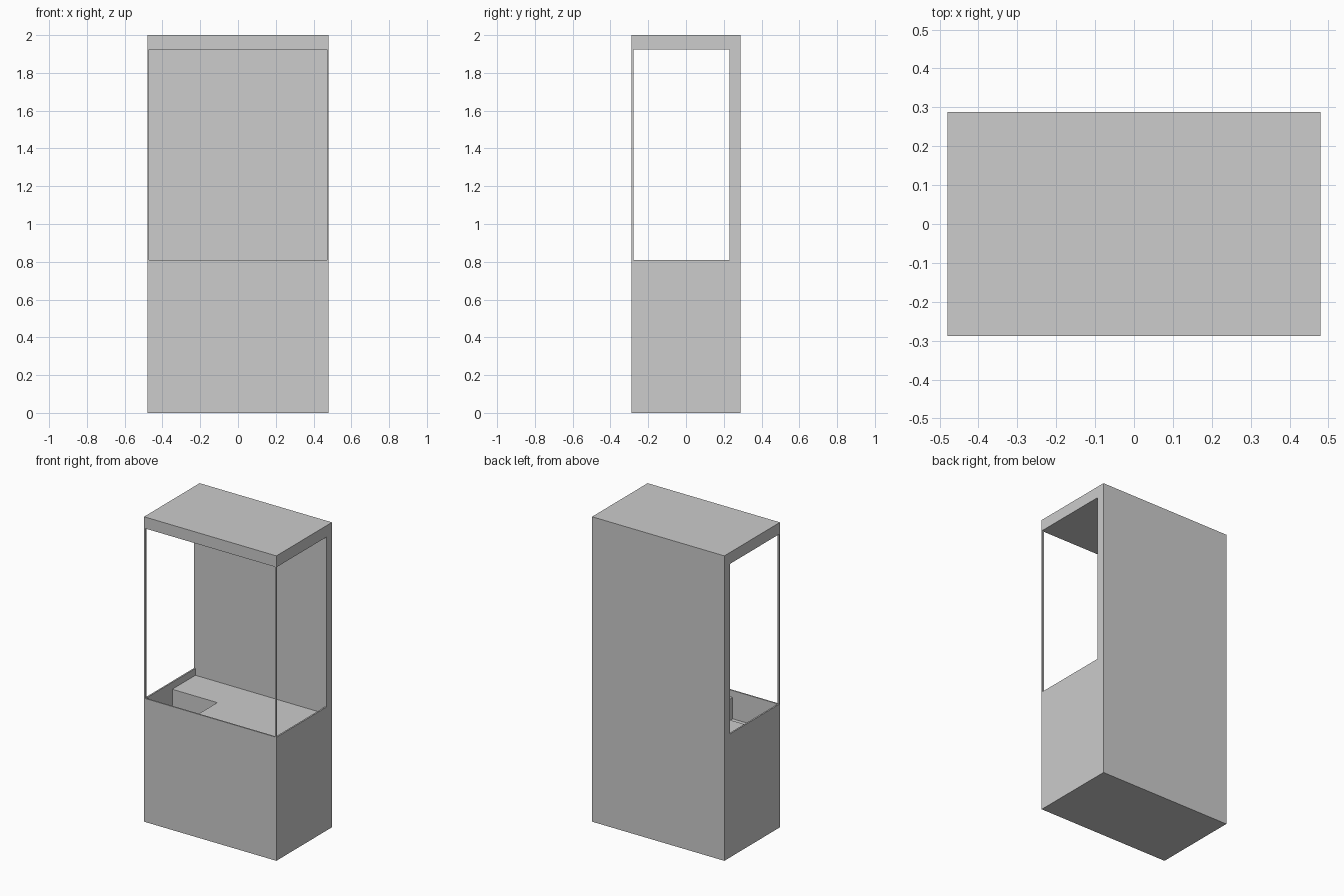
import bpy
import bmesh

default = bpy.data.objects.get("Cube")
if default:
    bpy.data.objects.remove(default, do_unlink=True)

# Overall sizes
HALF_X, HALF_Y, HEIGHT = 0.48, 0.288, 2.0
IN_X, IN_FRONT, IN_BACK = 0.47, -0.279, 0.23
SILL, HEAD = 0.81, 1.925
FLOOR_Z, TRAY_Z = 0.765, 0.625
CHUTE_X, CHUTE_Y = -0.143, -0.01

grey = bpy.data.materials.new("light grey")
grey.use_nodes = True
grey.diffuse_color = (0.604, 0.604, 0.604, 1)
grey.node_tree.nodes["Principled BSDF"].inputs["Base Color"].default_value = grey.diffuse_color


def prism(name, outline, low, high):
    """Extrude a flat outline from one height to another."""
    bm = bmesh.new()
    base = bm.faces.new([bm.verts.new((x, y, low)) for x, y in outline])
    top = bmesh.ops.extrude_face_region(bm, geom=[base])["geom"]
    verts = [v for v in top if isinstance(v, bmesh.types.BMVert)]
    bmesh.ops.translate(bm, verts=verts, vec=(0, 0, high - low))
    bmesh.ops.recalc_face_normals(bm, faces=bm.faces)
    mesh = bpy.data.meshes.new(name)
    bm.to_mesh(mesh)
    bm.free()
    mesh.materials.append(grey)
    obj = bpy.data.objects.new(name, mesh)
    bpy.context.collection.objects.link(obj)
    return obj


def box(name, x0, x1, y0, y1, z0, z1):
    return prism(name, [(x0, y0), (x1, y0), (x1, y1), (x0, y1)], z0, z1)


def carve(obj, cutter):
    """Subtract the cutter, bake the result and discard the cutter."""
    cutter.hide_render = True
    mod = obj.modifiers.new("cut", 'BOOLEAN')
    mod.operation = 'DIFFERENCE'
    mod.solver = 'EXACT'
    mod.object = cutter
    graph = bpy.context.evaluated_depsgraph_get()
    mesh = bpy.data.meshes.new_from_object(obj.evaluated_get(graph))
    obj.modifiers.clear()
    obj.data = mesh
    bpy.data.objects.remove(cutter, do_unlink=True)


# Cabinet with the inner chamber, side windows and front window cut out
cabinet = box("cabinet", -HALF_X, HALF_X, -HALF_Y, HALF_Y, 0, HEIGHT)
carve(cabinet, box("chamber_cutter", -IN_X, IN_X, IN_FRONT, IN_BACK, TRAY_Z, HEAD))
carve(cabinet, box("side_window_cutter", -1, 1, IN_FRONT, IN_BACK, SILL, HEAD))
carve(cabinet, box("front_window_cutter", -IN_X, IN_X, -1, IN_BACK, SILL, HEAD))

# L-shaped play floor leaving a sunken chute in the front corner
prism("play_floor", [(-IN_X, IN_BACK), (-IN_X, CHUTE_Y), (CHUTE_X, CHUTE_Y),
                     (CHUTE_X, IN_FRONT), (IN_X, IN_FRONT), (IN_X, IN_BACK)],
      TRAY_Z, FLOOR_Z)
